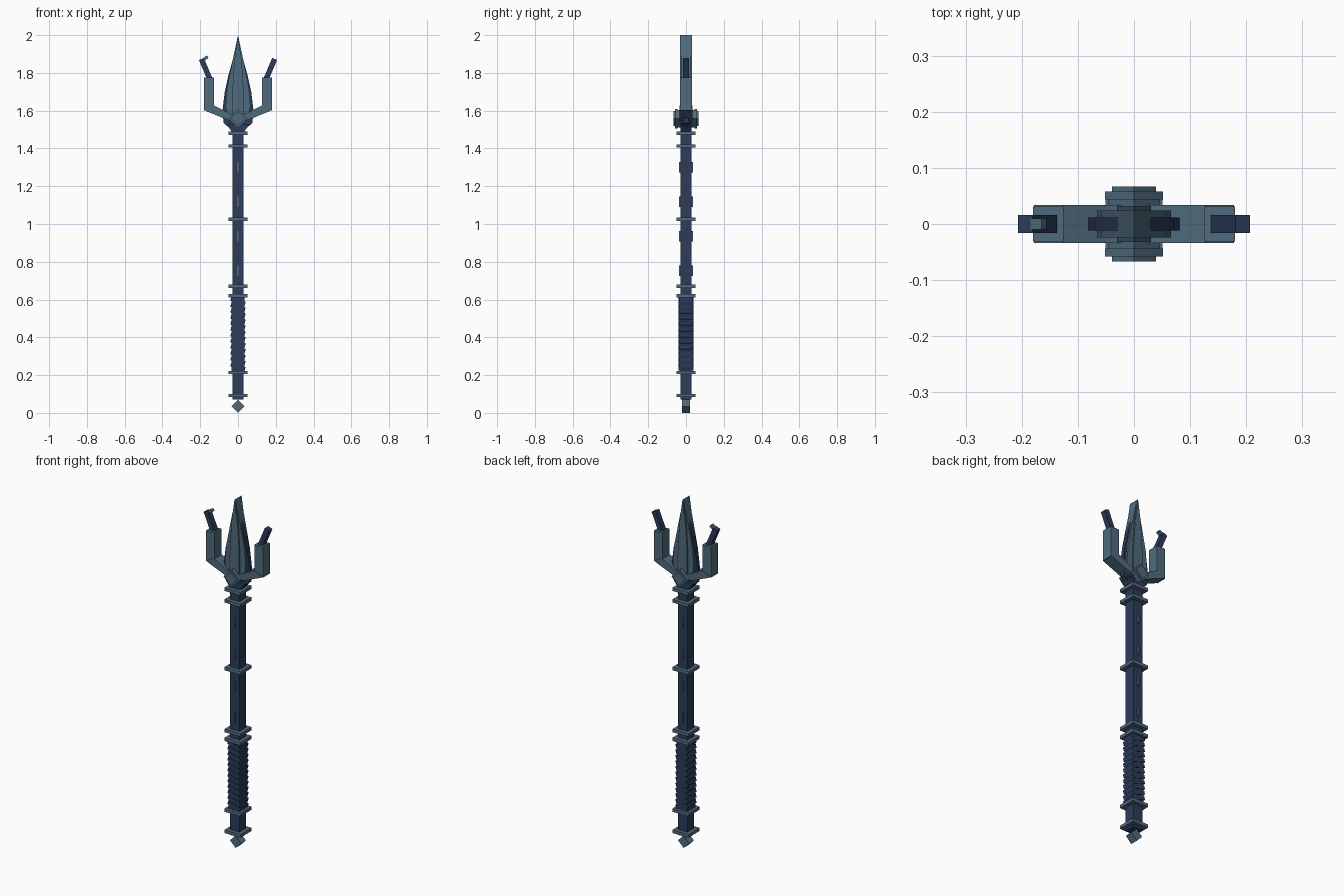
import bpy, bmesh, math
from mathutils import Matrix, Vector

cube = bpy.data.objects.get("Cube")
if cube:
    bpy.data.objects.remove(cube, do_unlink=True)


def material(name, rgb):
    m = bpy.data.materials.new(name)
    m.use_nodes = True
    colour = (*rgb, 1.0)
    m.diffuse_color = colour
    m.node_tree.nodes["Principled BSDF"].inputs["Base Color"].default_value = colour
    return m


STEEL = material("steel blue", (0.080, 0.148, 0.205))
NAVY = material("dark navy", (0.025, 0.045, 0.102))


def finish(name, bm, mat):
    bmesh.ops.recalc_face_normals(bm, faces=bm.faces)
    mesh = bpy.data.meshes.new(name)
    bm.to_mesh(mesh)
    bm.free()
    mesh.materials.append(mat)
    obj = bpy.data.objects.new(name, mesh)
    bpy.context.collection.objects.link(obj)
    return obj


def box(name, centre, size, mat, tilt=0.0):
    """Box of a full size, tilted about the y axis."""
    bm = bmesh.new()
    m = (Matrix.Translation(centre) @ Matrix.Rotation(math.radians(tilt), 4, 'Y')
         @ Matrix.Diagonal((*size, 1)))
    bmesh.ops.create_cube(bm, size=1, matrix=m)
    return finish(name, bm, mat)


def slab(name, outline, y0, y1, mat):
    """Front-view outline of (x, z) points pushed from y0 to y1."""
    bm = bmesh.new()
    face = bm.faces.new([bm.verts.new((x, y0, z)) for x, z in outline])
    ext = bmesh.ops.extrude_face_region(bm, geom=[face])
    verts = [v for v in ext["geom"] if isinstance(v, bmesh.types.BMVert)]
    bmesh.ops.translate(bm, verts=verts, vec=(0, y1 - y0, 0))
    return finish(name, bm, mat)


def mirrored(half):
    """Right half of an outline, from top point to base, closed on the left."""
    return half + [(-x, z) for x, z in reversed(half) if x > 0]


def diamond(name, z, r, y0, y1, mat):
    return slab(name, [(0, z + r), (r, z), (0, z - r), (-r, z)], y0, y1, mat)


# Shaft and pommel
box("shaft", (0, 0, 0.80), (0.06, 0.06, 1.46), NAVY)
diamond("pommel", 0.035, 0.035, -0.022, 0.022, STEEL)

# Grip core with slanted wraps
box("grip_core", (0, 0, 0.418), (0.070, 0.070, 0.39), NAVY)
for i in range(12):
    box("grip_wrap", (0, 0, 0.245 + i * 0.0315), (0.080, 0.077, 0.019), NAVY, 17)

# Collars along the shaft
for z in (0.092, 0.214, 0.62, 0.67, 1.025, 1.413, 1.48):
    box("collar", (0, 0, z), (0.102, 0.102, 0.018), STEEL)

# Inlay plates on the front and back of the shaft
for z in (0.752, 0.935, 1.118, 1.30):
    for s in (-1, 1):
        box("shaft_inlay", (0, s * 0.0335, z), (0.011, 0.008, 0.055), STEEL)

# Layered central blade
edge = [(0, 1.97), (0.050, 1.79), (0.070, 1.70), (0.081, 1.61),
        (0.077, 1.535), (0.020, 1.487)]
body = [(0, 2.0), (0.030, 1.86), (0.058, 1.72), (0.066, 1.62), (0.045, 1.54)]
ridge = [(0, 2.0), (0.020, 1.86), (0.030, 1.70), (0.030, 1.54)]
slab("blade_edge", mirrored(edge), -0.012, 0.012, NAVY)
slab("blade_body", mirrored(body), -0.024, 0.024, STEEL)
slab("blade_ridge", mirrored(ridge), -0.032, 0.032, STEEL)
slab("blade_socket", [(-0.03, 1.485), (0.03, 1.485), (0.062, 1.53), (-0.062, 1.53)],
     -0.029, 0.029, NAVY)

# Side prongs: sloping arm, upright and slanted tip
for s, side in ((1, "left"), (-1, "right")):
    arm = [(0, 1.53), (0.035, 1.543), (0.167, 1.597), (0.178, 1.605),
           (0.127, 1.628), (0.05, 1.588), (0, 1.575)]
    slab(side + "_arm", [(s * x, z) for x, z in arm], -0.034, 0.034, STEEL)
    box(side + "_upright", (s * 0.153, 0, 1.688), (0.054, 0.062, 0.175), STEEL)
    box(side + "_tip", (s * 0.169, 0, 1.815), (0.028, 0.032, 0.128), NAVY, s * 23)

# Small barb on one tip
box("tip_barb", (-0.170, 0, 1.879), (0.024, 0.020, 0.016), STEEL, -35)

# Stepped diamond bosses on front and back
for s, side in ((-1, "front"), (1, "back")):
    for part, r, y0, y1 in (("neck", 0.046, 0.030, 0.045),
                            ("plate", 0.052, 0.044, 0.058),
                            ("cap", 0.039, 0.057, 0.067)):
        diamond(side + "_boss_" + part, 1.558, r, s * y0, s * y1, STEEL)
